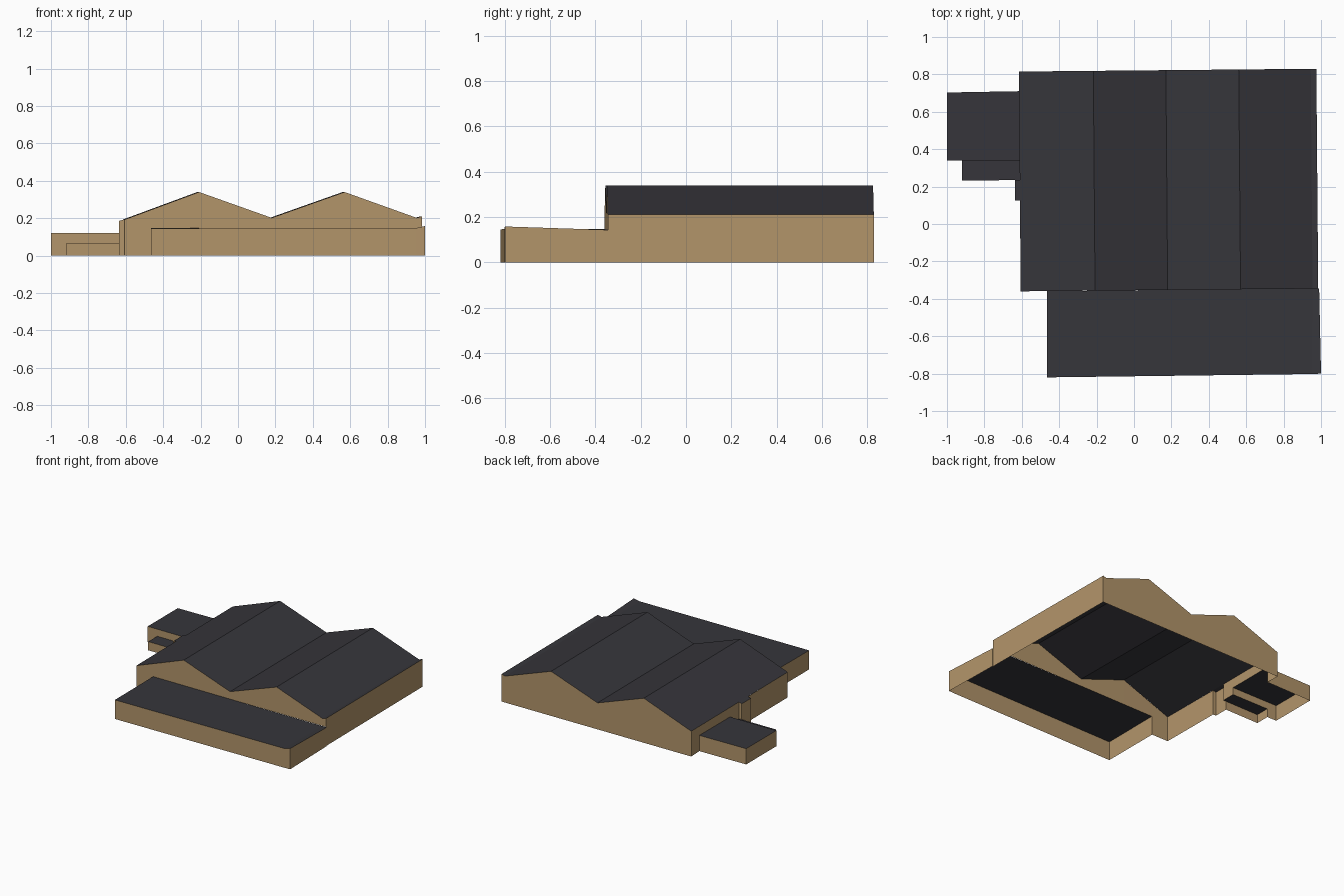
import bpy, bmesh

if "Cube" in bpy.data.objects:
    bpy.data.objects.remove(bpy.data.objects["Cube"])


def material(name, rgb):
    m = bpy.data.materials.new(name)
    m.diffuse_color = (*rgb, 1)
    m.use_nodes = True
    m.node_tree.nodes["Principled BSDF"].inputs["Base Color"].default_value = m.diffuse_color
    return m


TAN = material("tan wall", (0.45, 0.30, 0.145))
DARK = material("dark roof", (0.037, 0.036, 0.043))


def strip(name, a, b, mat):
    """Open surface: quads spanning two matching rows of points."""
    bm = bmesh.new()
    va = [bm.verts.new(p) for p in a]
    vb = [bm.verts.new(p) for p in b]
    for i in range(len(a) - 1):
        bm.faces.new((va[i], va[i + 1], vb[i + 1], vb[i]))
    me = bpy.data.meshes.new(name)
    bm.to_mesh(me)
    bm.free()
    me.materials.append(mat)
    ob = bpy.data.objects.new(name, me)
    bpy.context.collection.objects.link(ob)
    return ob


def wall(name, pts, base=0.0):
    """Wall with a profiled top, running counter-clockwise around the plan."""
    strip(name, [(x, y, base) for x, y, z in pts], pts, TAN)


def ridge_row(x0, x1, y0, y1):
    """Double-gable profile with a small upturned right edge."""
    steps = [(0, 0.193), (0.25, 0.34), (0.494, 0.202), (0.739, 0.34),
             (0.981, 0.202), (1, 0.21)]
    return [(x0 + (x1 - x0) * t, y0 + (y1 - y0) * t, z) for t, z in steps]


# Main hall: sawtooth roof and end gables
front = ridge_row(-0.606, 0.985, -0.36, -0.345)
back = ridge_row(-0.615, 0.975, 0.815, 0.83)
strip("hall_roof", front, back, DARK)
wall("hall_back_wall", back[::-1])
wall("hall_right_wall", [front[-1], back[-1]])
joint = (-0.465, -0.359, 0.245)
wall("hall_front_wall_left", [front[0], joint])
wall("hall_front_gable", [joint] + front[1:], 0.145)

# Left wall of the hall, stepping over the side annexes
left = -0.61
wall("hall_left_wall_back", [back[0], (left, 0.71, 0.193)])
wall("hall_left_wall_over_annex", [(left, 0.71, 0.193), (left, 0.34, 0.193)], 0.12)
wall("hall_left_wall_over_lean_to", [(left, 0.34, 0.193), (left, 0.235, 0.193)], 0.065)
wall("hall_left_wall_front", [(left, 0.125, 0.193), front[0]])

# Small bay on the left wall
bx, bz = -0.635, 0.186
wall("bay_walls", [(bx, 0.235, bz), (bx, 0.125, bz), (left, 0.125, 0.193)])
wall("bay_back_wall", [(left, 0.235, 0.193), (bx, 0.235, bz)], 0.065)
strip("bay_roof", [(bx, 0.125, bz), (left, 0.125, 0.193)],
      [(bx, 0.235, bz), (left, 0.235, 0.193)], DARK)

# Front extension: low roof with an upturned right edge
ef = [(-0.465, -0.82, 0.145), (0.95, -0.802, 0.147), (1.0, -0.80, 0.158)]
eb = [(-0.465, -0.359, 0.147), (0.955, -0.345, 0.143), (0.99, -0.345, 0.143)]
strip("extension_roof", ef, eb, DARK)
wall("extension_front_wall", ef)
wall("extension_right_wall", [ef[-1], eb[-1]])
wall("extension_left_wall", [eb[0], ef[0]])
wall("extension_back_return", [eb[-1], (0.985, -0.345, 0.143)])

# Side annex, flat roof
az = 0.12
strip("annex_roof", [(-1, 0.34, az), (left, 0.34, az)],
      [(-1, 0.703, az), (left, 0.71, az)], DARK)
wall("annex_walls", [(left, 0.71, az), (-1, 0.703, az), (-1, 0.34, az), (-0.92, 0.34, az)])
wall("annex_wall_over_lean_to", [(-0.92, 0.34, az), (left, 0.34, az)], 0.065)

# Lower lean-to in front of the annex
lz = 0.066
strip("lean_to_roof", [(-0.92, 0.232, lz), (left, 0.235, lz)],
      [(-0.92, 0.34, lz), (left, 0.34, lz)], DARK)
wall("lean_to_walls", [(-0.92, 0.34, lz), (-0.92, 0.232, lz), (bx, 0.235, lz)])
